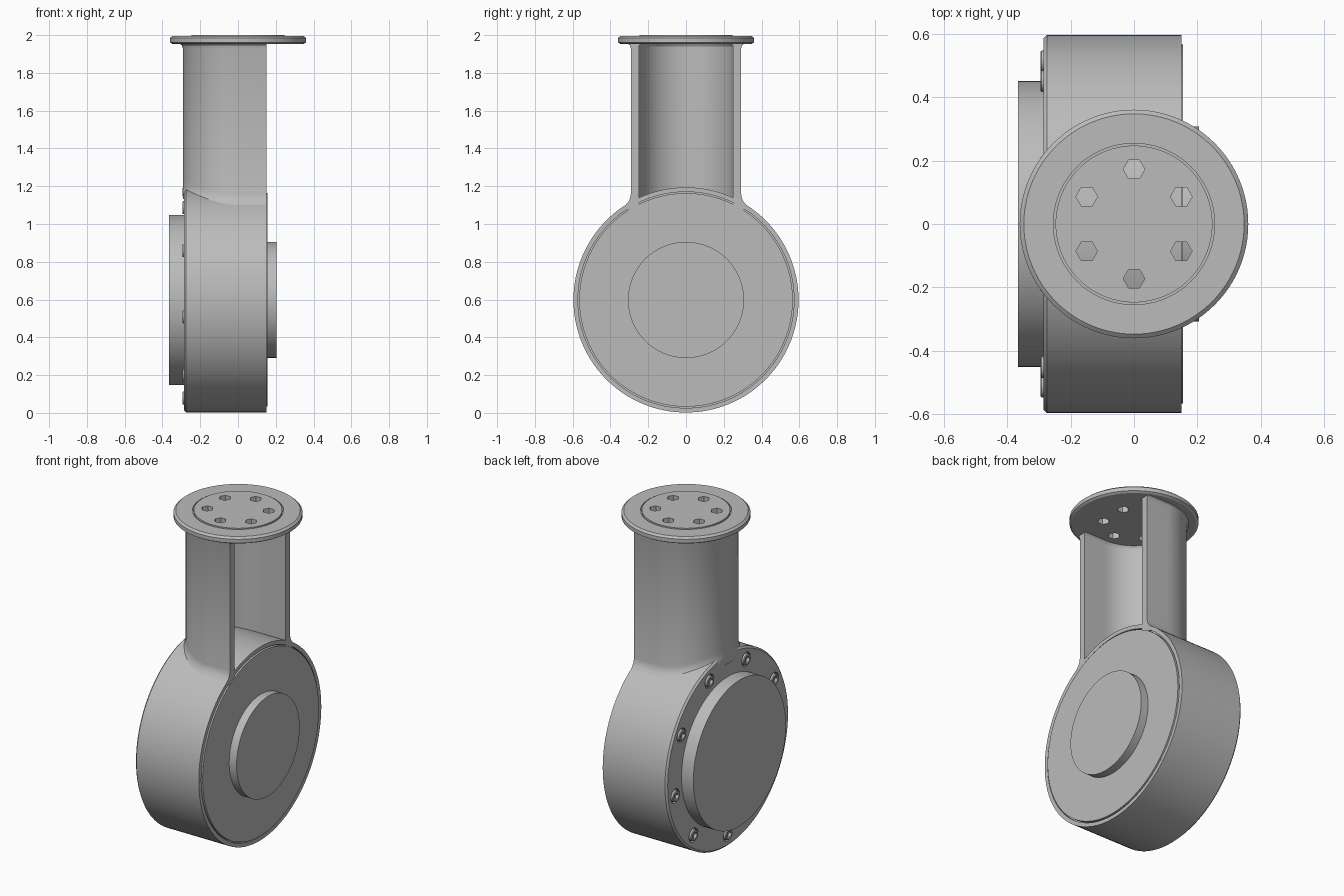
import bpy, bmesh
from math import sin, cos, pi, sqrt, radians
from mathutils import Matrix, Vector

if "Cube" in bpy.data.objects:
    bpy.data.objects.remove(bpy.data.objects["Cube"])

grey = bpy.data.materials.new("machined grey")
grey.use_nodes = True
colour = (0.5, 0.5, 0.5, 1)
grey.diffuse_color = colour
grey.node_tree.nodes["Principled BSDF"].inputs["Base Color"].default_value = colour

R_BODY, Z_BODY = 0.596, 0.598
R_NECK, WALL, X_OPEN = 0.292, 0.042, 0.15
TO_X = Matrix.Rotation(pi / 2, 4, "Y")      # turns a z axis into an x axis


def finish(name, bm, matrix=Matrix()):
    bmesh.ops.remove_doubles(bm, verts=bm.verts, dist=1e-6)
    bmesh.ops.recalc_face_normals(bm, faces=bm.faces)
    bm.transform(matrix)
    mesh = bpy.data.meshes.new(name)
    bm.to_mesh(mesh)
    bm.free()
    mesh.materials.append(grey)
    obj = bpy.data.objects.new(name, mesh)
    bpy.context.collection.objects.link(obj)
    return obj


def activate(obj):
    bpy.ops.object.select_all(action="DESELECT")
    obj.select_set(True)
    bpy.context.view_layer.objects.active = obj


def smooth(obj):
    activate(obj)
    bpy.ops.object.shade_smooth_by_angle(angle=radians(25))


def bridge(bm, rings, closed):
    for a, b in zip(rings, rings[1:] + rings[:1] if closed else rings[1:]):
        n = len(a)
        for i in range(n):
            bm.faces.new((a[i], a[(i + 1) % n], b[(i + 1) % n], b[i]))
    if not closed:
        bm.faces.new(rings[0])
        bm.faces.new(rings[-1])


def lathe(profile, sides, hexes=()):
    """Solid of (height, radius) rings; rings listed in hexes are hexagonal."""
    bm = bmesh.new()
    rings = []
    for k, (h, r) in enumerate(profile):
        ring = []
        for i in range(sides):
            a = 2 * pi * i / sides
            q = r / cos((a + pi / 6) % (pi / 3) - pi / 6) if k in hexes else r
            ring.append(bm.verts.new((q * cos(a), q * sin(a), h)))
        rings.append(ring)
    bridge(bm, rings, False)
    return bm


def prisms(name, places, sides, radius, depth, turn):
    """One cutter holding a prism at each place."""
    bm = bmesh.new()
    for p in places:
        bmesh.ops.create_cone(bm, cap_ends=True, segments=sides, radius1=radius,
                              radius2=radius, depth=depth,
                              matrix=Matrix.Translation(p) @ turn)
    return finish(name, bm)


def cut(obj, cutter):
    cutter.hide_render = True
    activate(obj)
    mod = obj.modifiers.new("holes", "BOOLEAN")
    mod.operation, mod.solver, mod.object = "DIFFERENCE", "EXACT", cutter
    bpy.ops.object.modifier_apply(modifier=mod.name)
    bpy.data.objects.remove(cutter)


# Round housing: rear boss, bevelled drum, grooved cover and front hub
housing = finish("housing", lathe([
    (-0.365, 0.45), (-0.285, 0.45), (-0.285, 0.585), (-0.274, R_BODY),
    (0.15, R_BODY), (0.15, 0.572), (0.135, 0.572), (0.135, 0.565),
    (0.155, 0.565), (0.155, 0.307), (0.205, 0.307)], 128),
    Matrix.Translation((0, 0, Z_BODY)) @ TO_X)

# Nine socket screws sunk into counterbores
spots = [Vector((-0.285, 0.52 * sin(a), Z_BODY + 0.52 * cos(a)))
         for a in (radians(20 + 40 * i) for i in range(9))]
cut(housing, prisms("counterbores", spots, 24, 0.043, 0.03, TO_X))
smooth(housing)
for i, spot in enumerate(spots):
    smooth(finish(f"screw_{i + 1}", lathe([
        (0.02, 0.034), (-0.006, 0.034), (-0.01, 0.03), (-0.01, 0.019), (0.008, 0.019)],
        24, hexes=(3, 4)), Matrix.Translation(spot) @ TO_X))

# U-shaped neck, flared where it meets the housing and the flange
path = [(X_OPEN, -1, 0, -1)]
for i in range(49):
    a = -pi / 2 - pi * i / 48
    path.append((0, sin(a), cos(a), sin(a)))
path.append((X_OPEN, 1, 0, 1))
bm = bmesh.new()
columns = []
for x0, _, nx, ny in path:
    y = R_NECK * ny
    foot = Z_BODY + sqrt(R_BODY ** 2 - y * y)
    side = abs(ny)
    section = [(foot - 0.06, 0), (foot - 0.022, 0.032 * side), (foot - 0.002, 0.015 * side),
               (foot + 0.015, 0.005 * side), (foot + 0.04, 0),
               (1.93, 0), (1.946, 0.005), (1.957, 0.018),
               (1.957, -WALL - 0.01), (1.94, -WALL), (foot - 0.06, -WALL)]
    columns.append([bm.verts.new((x0 + (R_NECK + d) * nx, (R_NECK + d) * ny, z))
                    for z, d in section])
bridge(bm, columns, False)
smooth(finish("neck", bm))

# Mounting flange with a ring groove and six hexagonal through holes
flange = finish("flange", lathe([
    (1.953, 0.347), (1.961, 0.36), (1.985, 0.36), (1.996, 0.347), (1.996, 0.254),
    (1.988, 0.254), (1.988, 0.247), (2.0, 0.247)], 96))
holes = [Vector((0.172 * sin(i * pi / 3), 0.172 * cos(i * pi / 3), 1.98)) for i in range(6)]
cut(flange, prisms("bolt_holes", holes, 6, 0.034, 0.1, Matrix.Rotation(pi / 6, 4, "Z")))
smooth(flange)
